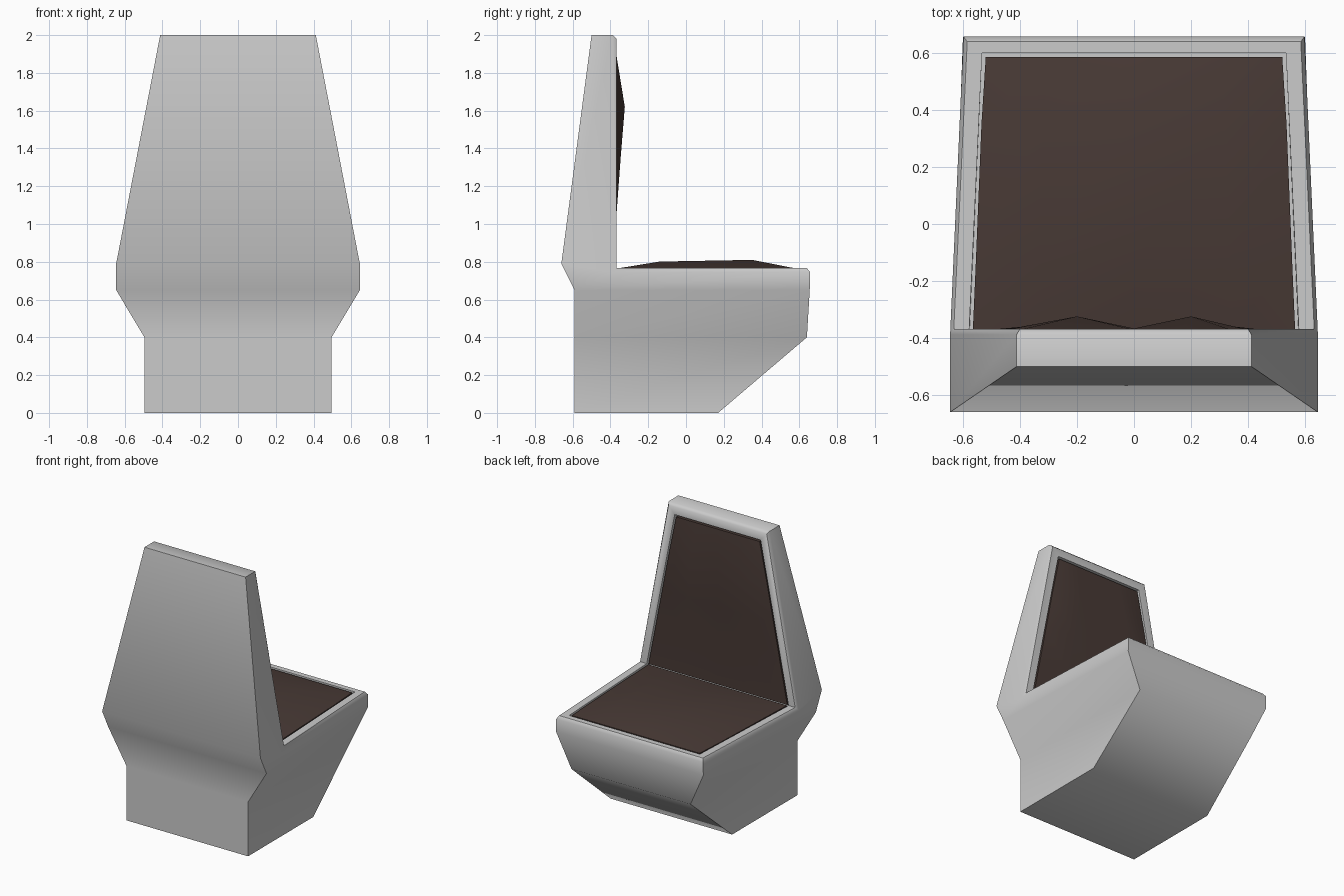
import bpy, bmesh, math

if "Cube" in bpy.data.objects:
    bpy.data.objects.remove(bpy.data.objects["Cube"])


def finish(name, bm, angle, mat=None):
    bmesh.ops.remove_doubles(bm, verts=bm.verts, dist=0.0005)
    bmesh.ops.recalc_face_normals(bm, faces=bm.faces)
    me = bpy.data.meshes.new(name)
    bm.to_mesh(me)
    bm.free()
    ob = bpy.data.objects.new(name, me)
    bpy.context.collection.objects.link(ob)
    if mat:
        me.materials.append(mat)
    bpy.ops.object.select_all(action='DESELECT')
    ob.select_set(True)
    bpy.context.view_layer.objects.active = ob
    bpy.ops.object.shade_smooth_by_angle(angle=math.radians(angle))
    return ob


# Shell stations: half width, y, z
P = {
    'base_back': (0.495, -0.59, 0.0), 'base_front': (0.495, 0.17, 0.0),
    'low_back': (0.495, -0.59, 0.40), 'low_front': (0.485, 0.64, 0.40),
    'flare_back': (0.645, -0.59, 0.65), 'flare_front': (0.60, 0.655, 0.65),
    'hip': (0.645, -0.66, 0.79),
    'elbow': (0.645, -0.388, 0.745), 'lip': (0.598, 0.657, 0.745),
    'top_back': (0.412, -0.50, 2.0), 'top_front': (0.412, -0.388, 2.0),
    'crest_elbow': (0.632, -0.368, 0.767), 'crest_lip': (0.585, 0.64, 0.767),
    'crest_top': (0.40, -0.368, 1.982),
    'in_elbow': (0.578, -0.368, 0.767), 'in_lip': (0.533, 0.60, 0.767),
    'in_top': (0.35, -0.368, 1.925),
    'rec_elbow': (0.578, -0.40, 0.735), 'rec_lip': (0.533, 0.60, 0.735),
    'rec_top': (0.35, -0.40, 1.925),
}
# Faces repeated on both sides
SIDES = ['base_back base_front low_front low_back',
         'low_back low_front flare_front flare_back',
         'flare_back flare_front lip elbow',
         'flare_back elbow hip', 'hip elbow top_front top_back',
         'elbow lip crest_lip crest_elbow', 'top_front elbow crest_elbow crest_top',
         'crest_elbow crest_lip in_lip in_elbow', 'crest_top crest_elbow in_elbow in_top',
         'in_elbow in_lip rec_lip rec_elbow', 'in_top in_elbow rec_elbow rec_top']
# Closed run of stations spanning left to right
SPANS = ('base_front low_front flare_front lip crest_lip in_lip rec_lip rec_elbow '
         'rec_top in_top crest_top top_front top_back hip flare_back low_back '
         'base_back base_front').split()

bm = bmesh.new()
V = {(n, s): bm.verts.new((s * x, y, z)) for n, (x, y, z) in P.items() for s in (1, -1)}
for s in (1, -1):
    for f in SIDES:
        bm.faces.new([V[n, s] for n in f.split()])
for a, b in zip(SPANS, SPANS[1:]):
    bm.faces.new([V[a, 1], V[b, 1], V[b, -1], V[a, -1]])
finish('chair_shell', bm, 50)

# Upholstery
brown = bpy.data.materials.new('brown_upholstery')
brown.diffuse_color = (0.065, 0.042, 0.036, 1)
brown.use_nodes = True
brown.node_tree.nodes["Principled BSDF"].inputs["Base Color"].default_value = brown.diffuse_color


def cushion(name, rows, columns, place):
    """rows: (distance along, half width, bulge); columns: (u, bulge factor)"""
    bm = bmesh.new()
    grid = [[bm.verts.new(place(u * w, t, h * k)) for u, k in columns] for t, w, h in rows]
    for r0, r1 in zip(grid, grid[1:]):
        for i in range(len(columns) - 1):
            bm.faces.new([r0[i], r0[i + 1], r1[i + 1], r1[i]])
    # skirt down into the recess
    rim = [e for e in bm.edges if e.is_boundary]
    ext = bmesh.ops.extrude_edge_only(bm, edges=rim)['geom']
    drop = [a - b for a, b in zip(place(0, 0, -0.028), place(0, 0, 0))]
    bmesh.ops.translate(bm, vec=drop, verts=[g for g in ext if isinstance(g, bmesh.types.BMVert)])
    finish(name, bm, 50, brown)


cushion('seat_cushion',
        [(-0.368, 0.565, 0), (-0.14, 0.555, 0.037), (0.35, 0.535, 0.046), (0.585, 0.52, 0)],
        [(-1, 0), (-0.6, 1), (0, 0.9), (0.6, 1), (1, 0)],
        lambda x, t, h: (x, t, 0.764 + h))
cushion('back_cushion',
        [(0.767, 0.565, 0), (1.05, 0.51, 0.003), (1.35, 0.452, 0.025),
         (1.62, 0.40, 0.047), (1.91, 0.34, 0)],
        [(-1, 0), (-0.5, 1), (0, 0.1), (0.5, 1), (1, 0)],
        lambda x, t, h: (x, -0.371 + h, t))
